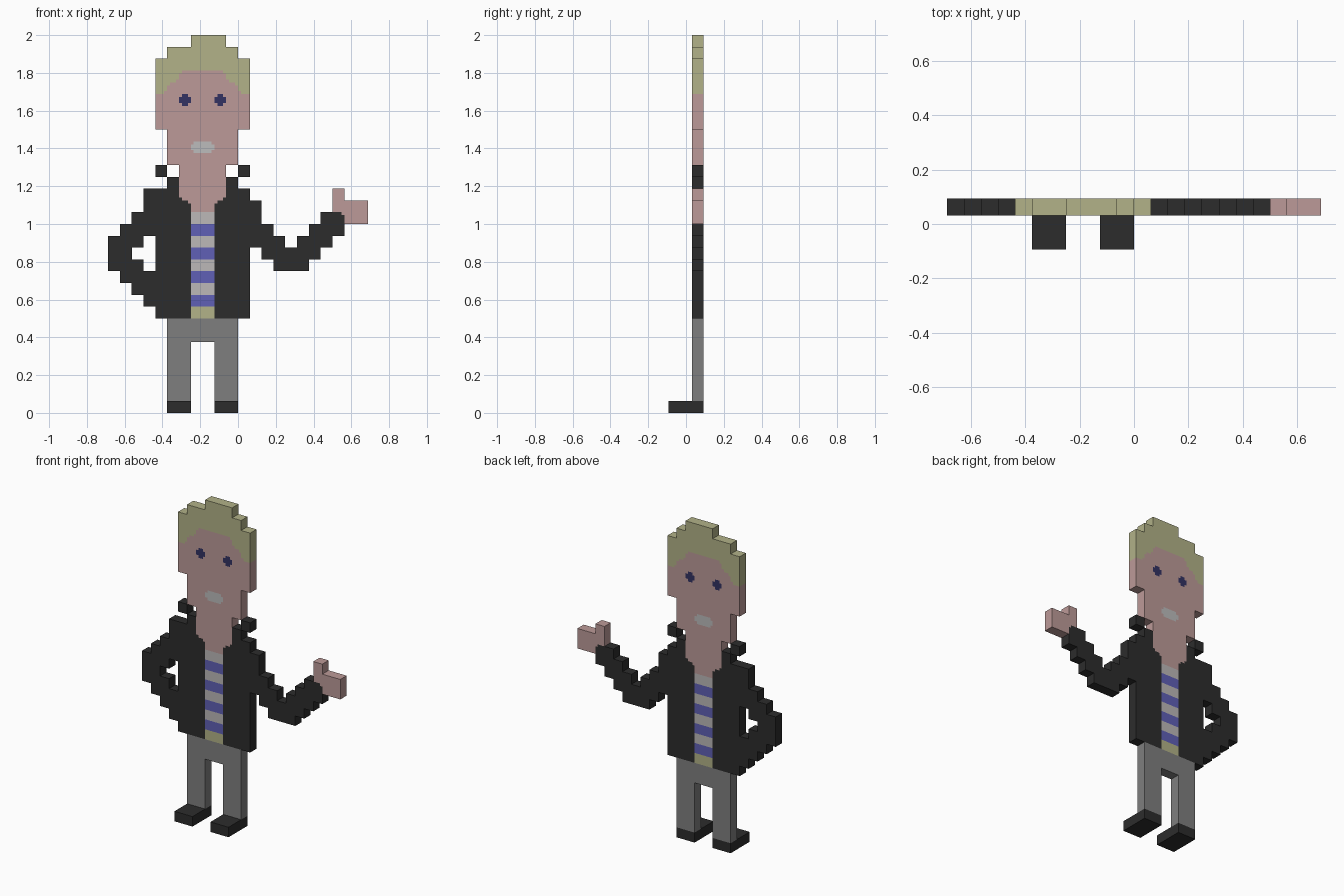
import bpy
import bmesh

cube = bpy.data.objects.get("Cube")
if cube:
    bpy.data.objects.remove(cube, do_unlink=True)

P = 1 / 16                      # pixel size
COLS = 22
FRONT, BACK = P / 2, P * 1.5    # slab depth


def linear(v):
    v /= 255
    return v / 12.92 if v <= 0.04045 else ((v + 0.055) / 1.055) ** 2.4


def material(name, r, g, b):
    m = bpy.data.materials.new(name)
    m.use_nodes = True
    colour = (linear(r), linear(g), linear(b), 1)
    m.diffuse_color = colour
    bsdf = m.node_tree.nodes["Principled BSDF"]
    bsdf.inputs["Base Color"].default_value = colour
    bsdf.inputs["Roughness"].default_value = 0.9
    return m


MATS = {
    "skin": material("skin", 188, 154, 152),
    "blond": material("blond", 178, 178, 136),
    "black": material("black_cloth", 44, 44, 44),
    "grey": material("grey_cloth", 127, 127, 127),
    "white": material("shirt_white", 188, 184, 184),
    "blue": material("stripe_blue", 96, 96, 182),
    "navy": material("eye_navy", 50, 50, 98),
    "lips": material("lip_grey", 188, 188, 188),
}

grid = {}                       # (column, row) -> (part, colour)


def paint(part, colour, *blocks, mirror=False):
    """Fill inclusive blocks: first column, last column, first row, last row."""
    for c0, c1, r0, r1 in blocks:
        for c in range(c0, c1 + 1):
            for r in range(r0, r1 + 1):
                grid[c, r] = (part, colour)
                if mirror:
                    grid[15 - c, r] = (part, colour)


# Trousers
paint("trousers", "grey", (5, 7, 6, 7), (5, 6, 1, 5), mirror=True)

# Jacket body with raised collar tips
paint("jacket", "black", (4, 6, 8, 17), (4, 5, 18, 18), (5, 5, 19, 19),
      (4, 4, 20, 20), mirror=True)

# Striped shirt and belt buckle
for row in range(9, 17):
    paint("shirt", "blue" if row % 2 else "white", (7, 8, row, row))
paint("belt", "blond", (7, 8, 8, 8))

# Bent right arm resting on the hip
paint("right_arm", "black", (3, 3, 15, 18), (2, 2, 14, 16), (1, 1, 11, 15),
      (0, 0, 12, 14), (2, 2, 10, 12), (3, 3, 9, 11))

# Left arm reaching out, with a thumb-up hand
paint("left_arm", "black", (12, 12, 14, 17), (13, 13, 13, 15), (14, 14, 12, 14),
      (15, 15, 12, 13), (16, 16, 12, 14), (17, 17, 13, 15), (18, 18, 14, 16),
      (19, 19, 15, 16))
paint("left_hand", "skin", (19, 19, 17, 18), (20, 21, 16, 17))

# Head and neck
paint("head", "skin", (4, 7, 24, 28), (5, 7, 21, 23), (6, 7, 18, 20),
      (7, 7, 17, 17), mirror=True)
paint("head", "navy", (6, 6, 26, 26), mirror=True)
paint("head", "lips", (7, 7, 22, 22), mirror=True)

# Hair
paint("hair", "blond", (4, 7, 29, 29), (5, 7, 30, 30), (4, 4, 27, 28),
      (5, 5, 28, 28), mirror=True)
paint("hair", "blond", (7, 9, 31, 31))


def colour_at(c, r):
    return grid[c, r][1] if (c, r) in grid else None


def corner_colour(c, r, dx, dy):
    """A pixel corner takes the colour shared by its two outer neighbours."""
    a, b = colour_at(c + dx, r), colour_at(c, r + dy)
    return a if a and a == b else colour_at(c, r)


def build(part):
    cells = [k for k, v in grid.items() if v[0] == part]
    bm = bmesh.new()
    names = list(MATS)
    used = []

    def face(points, colour):
        f = bm.faces.new([bm.verts.new(p) for p in points])
        if colour not in used:
            used.append(colour)
        f.material_index = used.index(colour)

    def panel(x0, x1, z0, z1, colour):
        quad = [(x0, z0), (x1, z0), (x1, z1), (x0, z1)]
        face([(x, FRONT, z) for x, z in quad], colour)
        face([(x, BACK, z) for x, z in reversed(quad)], colour)

    for c, r in cells:
        own = colour_at(c, r)
        x, z = (c - COLS / 2) * P, r * P
        corners = {(i, j): corner_colour(c, r, i, j) for i in (-1, 1) for j in (-1, 1)}
        if all(v == own for v in corners.values()):
            panel(x, x + P, z, z + P, own)
        else:
            cut = (0, P / 4, P * 3 / 4, P)
            for i in range(3):
                for j in range(3):
                    panel(x + cut[i], x + cut[i + 1], z + cut[j], z + cut[j + 1],
                          corners.get((i - 1, j - 1), own))
        # Rim walls wherever the pixel has no neighbour
        rim = [((0, -1), (x, z), (x + P, z)), ((1, 0), (x + P, z), (x + P, z + P)),
               ((0, 1), (x + P, z + P), (x, z + P)), ((-1, 0), (x, z + P), (x, z))]
        for (dx, dz), a, b in rim:
            if (c + dx, r + dz) not in grid:
                face([(a[0], FRONT, a[1]), (a[0], BACK, a[1]),
                      (b[0], BACK, b[1]), (b[0], FRONT, b[1])], own)
    bmesh.ops.remove_doubles(bm, verts=bm.verts, dist=P / 100)
    finish(bm, part, [MATS[n] for n in used])


def finish(bm, name, mats):
    mesh = bpy.data.meshes.new(name)
    bm.to_mesh(mesh)
    bm.free()
    for m in mats:
        mesh.materials.append(m)
    bpy.context.collection.objects.link(bpy.data.objects.new(name, mesh))


for part in sorted({v[0] for v in grid.values()}):
    build(part)

# Shoes, pointing forward out of the slab
for name, col in (("right_shoe", 5), ("left_shoe", 9)):
    bm = bmesh.new()
    bmesh.ops.create_cube(bm, size=P)
    bmesh.ops.scale(bm, vec=(2, 3, 1), verts=bm.verts)
    bmesh.ops.translate(bm, vec=((col + 1 - COLS / 2) * P, 0, P / 2), verts=bm.verts)
    finish(bm, name, [MATS["black"]])
